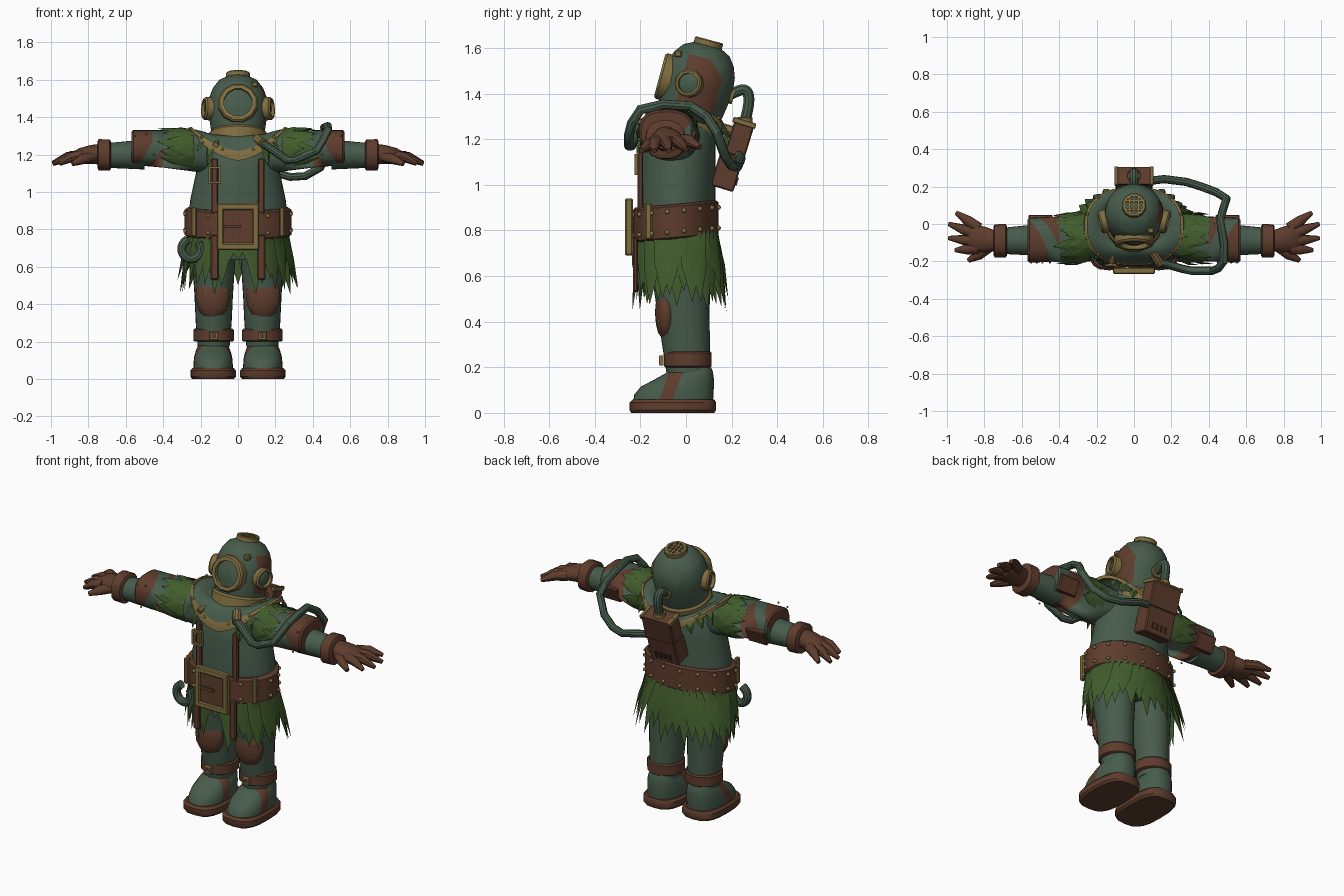
import bpy, bmesh, math, random
from math import sin, cos, pi, radians
from mathutils import Vector, Matrix

random.seed(4)
if "Cube" in bpy.data.objects:
    bpy.data.objects.remove(bpy.data.objects["Cube"])


def material(name, rgb):
    m = bpy.data.materials.new(name)
    m.use_nodes = True
    m.diffuse_color = (*rgb, 1)
    m.node_tree.nodes["Principled BSDF"].inputs["Base Color"].default_value = (*rgb, 1)
    return m


SUIT = material("suit_green", (.062, .106, .071))
LEATHER = material("brown_leather", (.112, .046, .026))
BRASS = material("old_brass", (.215, .155, .052))
GRASS = material("grass_green", (.053, .108, .025))
DARK = material("dark_leather", (.05, .022, .014))


def finish(name, bm, mat, M=None, recalc=True):
    if recalc:
        bmesh.ops.recalc_face_normals(bm, faces=bm.faces)
    me = bpy.data.meshes.new(name)
    bm.to_mesh(me)
    bm.free()
    me.materials.append(mat)
    me.polygons.foreach_set("use_smooth", [True] * len(me.polygons))
    me.set_sharp_from_angle(angle=radians(35))
    ob = bpy.data.objects.new(name, me)
    bpy.context.collection.objects.link(ob)
    if M:
        ob.matrix_world = M
    return ob


def skin(name, rings, mat, M=None, caps=True, closed=False):
    """Bridge a list of equal point loops."""
    bm = bmesh.new()
    loops = [[bm.verts.new(p) for p in r] for r in rings]
    n = len(loops[0])
    pairs = list(zip(loops, loops[1:])) + ([(loops[-1], loops[0])] if closed else [])
    for a, b in pairs:
        for i in range(n):
            j = (i + 1) % n
            bm.faces.new((a[i], a[j], b[j], b[i]))
    if caps and not closed:
        bm.faces.new(loops[0])
        bm.faces.new(loops[-1])
    return finish(name, bm, mat, M)


def loft(name, rows, mat, axis="z", s=1, power=2, n=28, tilt=0):
    """Rows are (position, centre a, centre b, radius a, radius b)."""
    rings = []
    for t, ca, cb, ra, rb in rows:
        ring = []
        for i in range(n):
            c, d = cos(2 * pi * i / n), sin(2 * pi * i / n)
            a = ca + ra * math.copysign(abs(c) ** (2 / power), c)
            b = cb + rb * math.copysign(abs(d) ** (2 / power), d)
            ring.append((s * a, b, t + tilt * b) if axis == "z" else (s * t, a, b))
        rings.append(ring)
    return skin(name, rings, mat)


def lathe(name, profile, mat, M, n=32, closed=False):
    rings = [[(r * cos(2 * pi * (i + .5) / n), r * sin(2 * pi * (i + .5) / n), z)
              for i in range(n)] for r, z in profile]
    return skin(name, rings, mat, M, closed=closed)


def ring(name, r_in, r_out, depth, mat, M, n=12):
    h = depth / 2
    return lathe(name, [(r_in, -h), (r_out, -h), (r_out, h * .7), (r_out - h * .25, h), (r_in, h)],
                 mat, M, n, True)


def box(name, loc, size, mat, rot=0, bevel=.006):
    bm = bmesh.new()
    bmesh.ops.create_cube(bm, size=1, matrix=Matrix.Diagonal((*size, 1)))
    if bevel:
        bmesh.ops.bevel(bm, geom=bm.edges[:], offset=bevel, segments=1, affect="EDGES")
    return finish(name, bm, mat, Matrix.Translation(loc) @ Matrix.Rotation(rot, 4, "X"))


def tube(name, pts, r, mat, taper=None, smooth=True):
    cu = bpy.data.curves.new(name, "CURVE")
    cu.dimensions, cu.bevel_depth, cu.bevel_resolution = "3D", r, 3
    cu.use_fill_caps, cu.resolution_u = True, 6
    sp = cu.splines.new("NURBS" if smooth else "POLY")
    sp.points.add(len(pts) - 1)
    for i, p in enumerate(pts):
        sp.points[i].co = (*p, 1)
        sp.points[i].radius = taper[i] if taper else 1
    if smooth:
        sp.use_endpoint_u, sp.order_u = True, 3
    tmp = bpy.data.objects.new("tmp", cu)
    bpy.context.collection.objects.link(tmp)
    deps = bpy.context.evaluated_depsgraph_get()
    me = bpy.data.meshes.new_from_object(tmp.evaluated_get(deps))
    bpy.data.objects.remove(tmp)
    me.materials.clear()
    bm = bmesh.new()
    bm.from_mesh(me)
    return finish(name, bm, mat)


def studs(name, points, r=.009):
    bm = bmesh.new()
    for p in points:
        bmesh.ops.create_icosphere(bm, subdivisions=2, radius=r, matrix=Matrix.Translation(p))
    return finish(name, bm, BRASS)


def blades(name, items):
    """Pointed leaves from (base, tip, outward, width)."""
    bm = bmesh.new()
    for base, tip, out, w in items:
        base, tip, out = Vector(base), Vector(tip), Vector(out).normalized()
        side = (tip - base).normalized().cross(out).normalized() * w / 2
        mid = base.lerp(tip, .5)
        bl, br, ml, mr, mc, t = [bm.verts.new(p) for p in (
            base - side, base + side, mid - side * .8, mid + side * .8, mid + out * .012, tip)]
        for f in ((bl, br, mc), (bl, mc, ml), (br, mr, mc), (ml, mc, t), (mc, mr, t)):
            bm.faces.new(f)
    return finish(name, bm, GRASS, recalc=False)


def patch(ob, mat, planes, rule):
    """Cut along planes, then recolour faces by rule."""
    bm = bmesh.new()
    bm.from_mesh(ob.data)
    for co, no in planes:
        bmesh.ops.bisect_plane(bm, geom=bm.verts[:] + bm.edges[:] + bm.faces[:],
                               plane_co=co, plane_no=no)
    for f in bm.faces:
        f.material_index = int(rule(f.calc_center_median()))
    bm.to_mesh(ob.data)
    bm.free()
    ob.data.materials.append(mat)


# Torso and belt
loft("torso", [(.64, 0, -.03, .2, .14), (.8, 0, -.04, .265, .17), (.95, 0, -.04, .257, .17),
               (1.1, 0, -.035, .225, .165), (1.22, 0, -.03, .21, .16), (1.29, 0, -.01, .13, .13)], SUIT, n=36)
loft("belt", [(.765, 0, -.045, .27, .178), (.775, 0, -.045, .285, .188), (.91, 0, -.045, .285, .188),
              (.92, 0, -.045, .27, .178)], LEATHER, tilt=.09, n=36)
studs("belt_studs", [(.288 * cos(a), -.045 + .191 * sin(a), z + .017 * sin(a))
                     for z in (.795, .885) for a in [2 * pi * (i + .5) / 16 for i in range(16)]], .011)
box("buckle_plate", (0, -.245, .815), (.17, .02, .2), LEATHER)
for s in (1, -1):
    box("buckle_side", (s * .095, -.25, .815), (.035, .035, .25), BRASS)
    box("buckle_bar", (0, -.25, .815 + s * .107), (.2, .034, .036), BRASS)
    box("belt_loop", (s * .235, -.165, .84), (.025, .03, .16), BRASS)
    box("chest_strap", (s * .125, -.2, 1.03), (.036, .024, .3), LEATHER)
    box("strap_tail", (s * .125, -.222, .65), (.042, .02, .24), LEATHER)
box("buckle_tongue", (-.03, -.26, .815), (.09, .012, .018), LEATHER, bevel=0)
for dx in (-1, 1):
    box("strap_buckle_side", (-.125 + dx * .028, -.215, 1.09), (.012, .02, .09), BRASS, bevel=0)
    box("strap_buckle_bar", (-.125, -.215, 1.09 + dx * .04), (.065, .02, .012), BRASS, bevel=0)

# Grass skirt, parted at the front
leaves = []
for layer in range(2):
    for i in range(20):
        a = 2 * pi * (i + layer * .5) / 20
        c, d = cos(a), sin(a)
        middle = d < 0 and abs(c) < .2
        z = .63 if middle else random.uniform(.44, .55)
        k = 1.05 + .15 * random.random() + (.22 if d > .2 else 0)
        leaves.append(((.262 * c, -.04 + .172 * d, .8), (.262 * c * k, -.04 + .172 * d * k, z),
                       (c, d, .1), .105))
blades("grass_skirt", leaves)
loft("skirt_lining", [(.67, 0, -.03, .25, .165), (.79, 0, -.04, .262, .172)], GRASS)

# Legs, knee pads and boots
for s in (1, -1):
    loft("leg", [(.17, .13, .01, .085, .095), (.3, .13, 0, .096, .105), (.45, .13, -.012, .103, .115),
                 (.6, .13, -.02, .113, .13), (.72, .125, -.025, .115, .135)], SUIT, s=s)
    loft("ankle_strap", [(.2, .13, .008, .1, .1), (.205, .13, .008, .108, .107), (.262, .13, .008, .108, .107),
                         (.27, .13, .008, .1, .1)], LEATHER, s=s, n=14)
    M = Matrix.Translation((s * .13, -.108, .23)) @ Matrix.Rotation(pi / 2, 4, "X")
    ring("ankle_buckle", .013, .03, .02, BRASS, M, 4)
    loft("knee_pad", [(.328, .135, -.085, .03, .02), (.35, .135, -.085, .063, .037), (.39, .135, -.085, .085, .047),
                      (.44, .135, -.085, .092, .051), (.48, .135, -.085, .088, .048), (.51, .135, -.085, .07, .036)],
         LEATHER, s=s)
    studs("knee_studs", [(s * (.135 + dx), -.119, z) for dx in (-.06, .06) for z in (.4, .47)], .007)
    boot = loft("boot", [(.04, .133, -.058, .105, .175), (.08, .133, -.053, .105, .174), (.115, .133, -.038, .102, .16),
                         (.15, .133, -.005, .093, .127), (.18, .133, .02, .08, .098), (.2, .133, .03, .068, .08)],
                SUIT, s=s, power=2.3)
    slope = Vector((0, 1, -.35))
    patch(boot, LEATHER, [((0, y, .05), slope) for y in (-.12, -.06)],
          lambda p: -.12 < p.y - .35 * (p.z - .05) < -.06)
    loft("boot_sole", [(0, .133, -.058, .112, .182), (.012, .133, -.058, .122, .19), (.045, .133, -.058, .122, .19),
                       (.058, .133, -.055, .11, .18)], LEATHER, s=s, power=2.9, n=20)

# Arms, sleeve patches, gloves and shoulder grass
tips = [(.95, .06, 1.165), (.99, .0, 1.155), (.99, -.075, 1.15), (.955, -.14, 1.15)]
for s in (1, -1):
    sleeve = loft("sleeve", [(.1, -.04, 1.2, .1, .1), (.22, -.065, 1.215, .115, .108), (.4, -.08, 1.23, .12, .1),
                             (.56, -.087, 1.237, .12, .093), (.57, -.087, 1.237, .11, .084)],
                  SUIT, "x", s, 2.5)
    # a bare diagonal band winds between the two leather pieces
    diag = Vector((s, -.5, .5))
    mid = Vector((s * .5, -.085, 1.235))
    patch(sleeve, LEATHER, [((s * .4, 0, 0), (1, 0, 0))] +
          [(mid + Vector((s * x, 0, 0)), diag) for x in (-.035, .035)],
          lambda p: abs(p.x) > .4 and abs((p - mid).dot(diag)) > .035)
    studs("sleeve_studs", [(s * x, -.205, z) for x, z in ((.55, 1.3), (.49, 1.31), (.45, 1.2), (.52, 1.17))], .006)
    box("elbow_pad", (s * .5, .018, 1.195), (.13, .03, .1), LEATHER, -.4)
    loft("forearm", [(.5, -.085, 1.2, .085, .08), (.7, -.09, 1.195, .07, .066)], SUIT, "x", s)
    loft("glove_cuff", [(.68, -.09, 1.197, .08, .076), (.686, -.09, 1.197, .09, .085),
                        (.745, -.09, 1.199, .088, .085), (.752, -.09, 1.199, .075, .072)], LEATHER, "x", s, 2.4, 14)
    loft("palm", [(.74, -.09, 1.202, .055, .055), (.79, -.085, 1.2, .068, .05), (.85, -.075, 1.192, .076, .042),
                  (.885, -.07, 1.182, .064, .03)], LEATHER, "x", s)
    for i, (x, y, z) in enumerate(tips):
        root = Vector((.83, -.023 - .036 * i, 1.195))
        tip = Vector((x, y, z))
        pts = [root, root.lerp(tip, .5) + Vector((0, 0, .012)), tip]
        tube("finger", [(s * p.x, p.y, p.z) for p in pts], .029, LEATHER, (1.05, .95, .4), False)
    tube("thumb", [(s * .77, -.12, 1.19), (s * .83, -.165, 1.175), (s * .885, -.195, 1.15)], .029,
         LEATHER, (1, .95, .45), False)
    leaves = []
    for x in (.235, .29):
        for i in range(10):
            a = radians(-30 + 240 * i / 9 + random.uniform(-6, 6))
            c, d = cos(a), sin(a)
            k = random.uniform(1, 1.1)
            leaves.append(((s * x, -.072 + .124 * c, 1.22 + .108 * d),
                           (s * (x + random.uniform(.1, .15)), -.08 + .128 * c * k, 1.23 + .106 * d * k),
                           (0, c, d), .075))
    blades("shoulder_grass", leaves)

# Breastplate with brass hem
N = 48
def plate(t, i):
    a = 2 * pi * i / N
    c, d = cos(a), sin(a)
    wide, deep = [math.copysign(abs(v) ** .85, v) for v in (c, d)]
    hem = Vector((.262 * wide, -.012 + .208 * deep, 1.19 + .145 * abs(wide) ** 1.6))
    neck = Vector((.14 * c, .008 + .14 * d, 1.27 - .036 * d))
    return neck.lerp(hem, t) + Vector((0, 0, .022 * sin(pi * t)))
skin("breastplate", [[plate(t, i) for i in range(N)] for t in (0, .25, .5, .75, 1)], SUIT, caps=False)
skin("plate_hem", [[plate(t, i) + Vector((0, 0, h)) for i in range(N)]
                   for t, h in ((.9, -.01), (.9, .01), (1.03, .008), (1.05, -.014))], BRASS, closed=True)
studs("hem_studs", [plate(.97, i) + Vector((0, 0, .011)) for i in range(2, N, 4)], .008)
blades("neck_grass", [(plate(1, i) - Vector((0, 0, .012)), plate(1.25, i) - Vector((0, 0, random.uniform(.05, .09))),
                       (cos(2 * pi * i / N), sin(2 * pi * i / N), .2), .045)
                      for i in (4, 6, 8, 16, 18, 20, 28, 30, 32, 40, 42, 44)])

# Helmet, tipped slightly back
H = Matrix.Translation((0, .055, 1.46)) @ Matrix.Rotation(radians(-15), 4, "X")
helmet = lathe("helmet", [(.13, -.2), (.145, -.13), (.155, -.06), (.158, 0), (.152, .05), (.135, .095),
                          (.105, .135), (.06, .158), (.03, .163)], SUIT, H, 40)
patch(helmet, LEATHER, [((0, -.07, 0), (0, 1, 0)), ((0, .1, 0), (0, 1, 0)), ((0, 0, -.12), (0, 0, 1)),
                        ((0, 0, .1), (0, 0, 1)), ((0, .13, 0), (0, 1, 1)), ((0, .04, -.06), (0, 1, -.8))],
      lambda p: p.x > 0 and -.07 < p.y < .1 and -.12 < p.z < .1 and p.y + p.z < .13
      and (p.y - .04) - .8 * (p.z + .06) < .1)
ring("neck_ring", .12, .155, .075, BRASS, H @ Matrix.Translation((0, 0, -.18)), 28)
T = H @ Matrix.Translation((0, 0, .165))
ring("top_ring", .048, .066, .035, BRASS, T)
lathe("top_opening", [(.05, -.01), (.05, .004)], SUIT, T, 12)
for i in (-1, 0, 1):
    for turn in (0, pi / 2):
        bar = box("top_grille_bar", (0, 0, 0), (.095, .01, .008), BRASS, bevel=0)
        bar.matrix_world = T @ Matrix.Rotation(turn, 4, "Z") @ Matrix.Translation((0, i * .024, .012))


def porthole(name, M, r, depth):
    ring(name + "_ring", r * .72, r, depth, BRASS, M)
    lathe(name + "_glass", [(r * .76, -depth / 2), (r * .76, depth * .1), (r * .4, depth * .3)], SUIT, M, 20)


porthole("front_window", H @ Matrix.Translation((0, -.135, -.025)) @ Matrix.Rotation(pi / 2, 4, "X"), .107, .07)
for s in (1, -1):
    porthole("side_window", H @ Matrix.Translation((s * .155, -.035, -.025)) @ Matrix.Rotation(-s * .25, 4, "Z")
             @ Matrix.Rotation(s * pi / 2, 4, "Y"), .062, .06)
box("helmet_lug", (.09, -.035, 1.575), (.034, .034, .03), BRASS)

# Back pack and its pipe
lean = radians(-17)
box("pack_tank", (0, .235, 1.2), (.2, .09, .15), LEATHER, lean)
box("pack_lid", (0, .257, 1.272), (.205, .096, .014), LEATHER, lean, 0)
box("pack_base", (0, .18, 1.06), (.19, .105, .16), LEATHER, lean)
for s in (1, -1):
    box("pack_corner", (s * .095, .256, 1.272), (.02, .104, .024), BRASS, lean, .003)
    box("pack_bracket", (s * .05, .18, 1.24), (.03, .06, .05), BRASS, lean)
for i in range(4):
    box("pack_vent", (-.045 + .03 * i, .223, 1.015), (.014, .008, .035), DARK, lean, 0)
tube("pack_pipe", [(0, .17, 1.38), (0, .205, 1.405), (0, .27, 1.425), (0, .28, 1.35), (0, .255, 1.27)], .025, SUIT)
ring("pipe_collar", .02, .036, .025, BRASS, Matrix.Translation((0, .258, 1.285)))
ring("pipe_socket", .02, .036, .025, BRASS, H @ Matrix.Translation((0, .155, -.03)) @ Matrix.Rotation(pi / 2, 4, "X"))

# Air hose looping round the left shoulder, with chest valves
tube("air_hose", [(.12, -.2, 1.27), (.26, -.24, 1.172), (.31, -.25, 1.172), (.42, -.25, 1.22), (.45, -.238, 1.27),
                  (.48, -.2, 1.33), (.48, -.1, 1.352), (.46, .02, 1.345), (.48, .09, 1.3), (.495, .135, 1.23),
                  (.44, .17, 1.13), (.36, .2, 1.085), (.28, .225, 1.08), (.16, .24, 1.115), (.08, .23, 1.13)],
     .022, SUIT, smooth=False)
tube("hose_valve", [(.1, -.15, 1.285), (.14, -.215, 1.255)], .026, BRASS, smooth=False)
tube("chest_knob", [(-.11, -.15, 1.27), (-.12, -.21, 1.25)], .016, BRASS, smooth=False)

# Curled pipe hanging at the right hip
tube("hip_pipe", [(-.25 + .052 * cos(a), -.17, .695 + .055 * sin(a))
                  for a in [radians(110 + 29 * i) for i in range(11)]], .025, SUIT)
